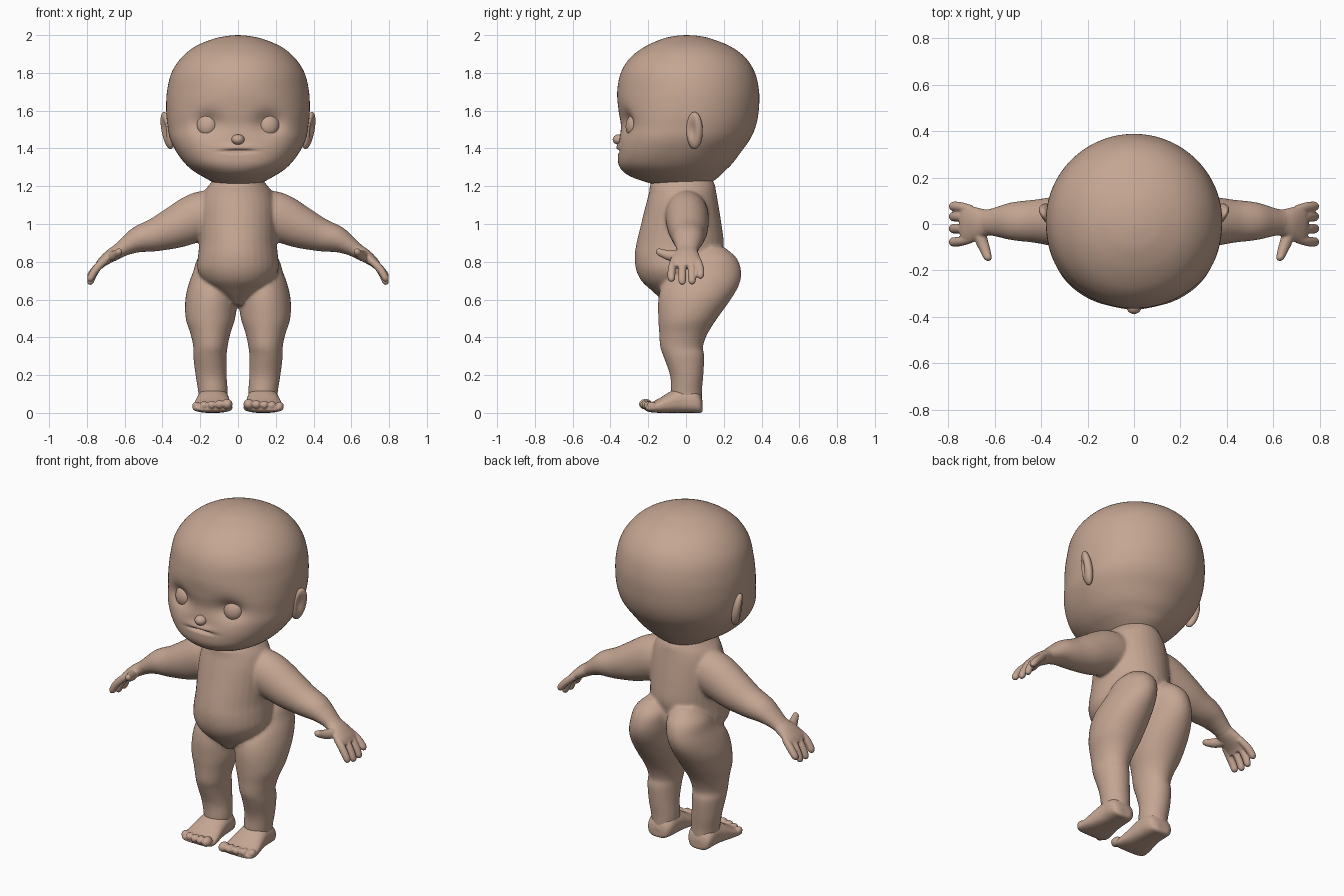
import bpy, bmesh, math
from mathutils import Vector, Matrix

old = bpy.data.objects.get("Cube")
if old:
    bpy.data.objects.remove(old)

skin = bpy.data.materials.new("skin")
skin.use_nodes = True
TONE = (0.56, 0.38, 0.29, 1)
skin.diffuse_color = TONE
bsdf = skin.node_tree.nodes["Principled BSDF"]
bsdf.inputs["Base Color"].default_value = TONE
bsdf.inputs["Roughness"].default_value = 0.6

X, Y, Z = Vector((1, 0, 0)), Vector((0, 1, 0)), Vector((0, 0, 1))


def spline(rows, steps):
    """Catmull-Rom resampling of rows of numbers."""
    out = []
    for i in range(len(rows) - 1):
        a, b, c, d = (rows[max(0, min(len(rows) - 1, i + k))] for k in (-1, 0, 1, 2))
        for s in range(steps):
            t = s / steps
            out.append([q + t / 2 * (r - p + t * (2 * p - 5 * q + 4 * r - w + t * (3 * (q - r) + w - p)))
                        for p, q, r, w in zip(a, b, c, d)])
    return out + [list(rows[-1])]


def tube(bm, rows, u, along=None, steps=6, sides=32, flip=1):
    """Loft of rows (x, y, z, radius u, radius v, squareness of the -v half)."""
    rows = spline([tuple(r) + (2,) * (6 - len(r)) for r in rows], steps)
    rings = []
    for i, (x, y, z, ru, rv, p) in enumerate(rows):
        t = along or (Vector(rows[min(i + 1, len(rows) - 1)][:3]) - Vector(rows[max(i - 1, 0)][:3])).normalized()
        v = t.cross(u).normalized()
        ring = []
        for k in range(sides):
            a = math.tau * k / sides
            c, s = math.cos(a), math.sin(a)
            e = 2 / p if s < 0 else 1
            co = (Vector((x, y, z)) + u * math.copysign(abs(c) ** e, c) * ru
                  + v * math.copysign(abs(s) ** e, s) * rv)
            co.x *= flip
            ring.append(bm.verts.new(co))
        rings.append(ring)
    for a, b in zip(rings, rings[1:]):
        for k in range(sides):
            n = (k + 1) % sides
            bm.faces.new((a[k], a[n], b[n], b[k]))
    bm.faces.new(rings[0][::-1])
    bm.faces.new(rings[-1])


def ball(bm, centre, radii, turn=Matrix()):
    m = Matrix.Translation(centre) @ turn @ Matrix.Diagonal((*radii, 1))
    return bmesh.ops.create_uvsphere(bm, u_segments=32, v_segments=20, radius=1, matrix=m)["verts"]


def push(verts, centre, size, move):
    """Soft dent or bulge around a point."""
    for v in verts:
        f = sum(((v.co[i] - centre[i]) / size[i]) ** 2 for i in range(3))
        v.co += Vector(move) * math.exp(-f)


def finish(bm, name, voxel=0, smooth=0, mirror=False):
    bmesh.ops.recalc_face_normals(bm, faces=bm.faces)
    for f in bm.faces:
        f.smooth = True
    mesh = bpy.data.meshes.new(name)
    bm.to_mesh(mesh)
    bm.free()
    mesh.materials.append(skin)
    ob = bpy.data.objects.new(name, mesh)
    bpy.context.collection.objects.link(ob)
    if voxel:
        mod = ob.modifiers.new("Blend", "REMESH")
        mod.mode, mod.voxel_size, mod.use_smooth_shade = "VOXEL", voxel, True
    if smooth:
        mod = ob.modifiers.new("Soften", "SMOOTH")
        mod.factor, mod.iterations = 0.5, smooth
    if mirror:
        ob.modifiers.new("Mirror", "MIRROR")
    return ob


# Head: half width, front, back and cheek squareness by height
profile = [(1.2, .09, -.14, .1, 2), (1.225, .14, -.22, .14, 2), (1.25, .185, -.29, .175, 2.1),
           (1.28, .235, -.335, .205, 2.2), (1.32, .28, -.358, .245, 2.4), (1.38, .325, -.36, .29, 2.5),
           (1.45, .36, -.352, .34, 2.5), (1.52, .373, -.345, .37, 2.4), (1.6, .38, -.357, .385, 2.2),
           (1.7, .376, -.364, .387, 2), (1.8, .352, -.345, .365, 2), (1.88, .3, -.295, .315, 2),
           (1.94, .226, -.215, .235, 2), (1.98, .13, -.125, .135, 2), (1.995, .06, -.06, .07, 2),
           (2.0, .004, -.002, .006, 2)]
bm = bmesh.new()
tube(bm, [(0, (f + b) / 2, z, w, (b - f) / 2, p) for z, w, f, b, p in profile], X, Z, 10, 160)
for s in (1, -1):
    push(bm.verts, (.165 * s, -.33, 1.535), (.075, .15, .06), (0, .04, 0))
push(bm.verts, (0, -.36, 1.405), (.08, .1, .02), (0, -.012, 0))
push(bm.verts, (0, -.36, 1.385), (.066, .1, .008), (0, .03, 0))
finish(bm, "head")

bm = bmesh.new()
ball(bm, (0, -.352, 1.447), (.034, .036, .028))
finish(bm, "nose")

# Closed eyelids
bm = bmesh.new()
ball(bm, (.165, -.277, 1.525), (.055, .04, .06), Matrix.Rotation(-.2, 4, "X") @ Matrix.Rotation(.3, 4, "Z"))
finish(bm, "eyelids", mirror=True)

# Ears with a hollow
bm = bmesh.new()
ear = ball(bm, (.375, .045, 1.495), (.03, .045, .1), Matrix.Rotation(.2, 4, "Y") @ Matrix.Rotation(-.35, 4, "Z"))
push(ear, (.405, .03, 1.5), (.03, .022, .055), (-.025, 0, 0))
finish(bm, "ears", mirror=True)

# Torso, legs and arms blended into one body
torso = [(.57, .02, -.1, .0), (.6, .06, -.13, .05), (.65, .13, -.185, .1), (.7, .185, -.237, .15),
         (.76, .215, -.265, .18), (.83, .212, -.272, .19), (.9, .205, -.262, .2), (1.0, .205, -.238, .188),
         (1.1, .2, -.213, .172), (1.17, .18, -.195, .16), (1.21, .15, -.19, .152), (1.25, .12, -.16, .13)]
leg = [(.06, .06, .205, -.08, .085), (.12, .055, .212, -.08, .085), (.2, .06, .225, -.085, .092),
       (.3, .06, .237, -.12, .097), (.35, .055, .237, -.137, .09), (.42, .04, .252, -.142, .115),
       (.5, .015, .277, -.147, .165), (.6, .002, .279, -.147, .237), (.68, .001, .262, -.125, .282),
       (.75, .002, .237, -.06, .292), (.82, .006, .212, .0, .268), (.88, .04, .15, .06, .2)]
arm = [(.08, 0, 1.06, .11, .12), (.2, .005, 1.04, .115, .13), (.33, .01, .983, .108, .112),
       (.43, .012, .945, .093, .09), (.52, .012, .92, .083, .072), (.58, .01, .89, .068, .053),
       (.62, .008, .865, .058, .042), (.66, .005, .84, .055, .035)]
bm = bmesh.new()
tube(bm, [(0, (f + b) / 2, z, w, (b - f) / 2) for z, w, f, b in torso], X, Z)
for s in (1, -1):
    tube(bm, [((i + o) / 2, (f + b) / 2, z, (o - i) / 2, (b - f) / 2) for z, i, o, f, b in leg], X, Z, flip=s)
    tube(bm, arm, Y, flip=s)
finish(bm, "body", .009, 8)

# Hands: palm, four fingers and thumb
bm = bmesh.new()
tube(bm, [(.6, .008, .878, .056, .04), (.64, .005, .852, .058, .038), (.68, 0, .828, .072, .034),
          (.72, -.003, .797, .085, .026), (.74, -.003, .772, .08, .02)], Y)
for y, drop in ((.076, .02), (.032, -.01), (-.02, -.012), (-.077, .004)):
    tube(bm, [(.7, y * .8, .81, .02, .02), (.74, y * .95, .775, .021, .021), (.768, y, .735 + drop / 2, .021, .02),
              (.782, y, .705 + drop, .019, .018), (.787, y, .691 + drop, .008, .008)], Y, sides=16)
tube(bm, [(.67, -.03, .83, .03, .03), (.655, -.08, .832, .028, .028), (.638, -.125, .845, .022, .022),
          (.63, -.15, .857, .016, .016), (.628, -.158, .861, .005, .005)], X, sides=16)
finish(bm, "hands", .005, 4, True)

# Feet with five toes each
foot = [(.088, .1, .17, .01, .06), (.075, .07, .2, 0, .1), (.04, .053, .212, 0, .135), (-.02, .048, .215, 0, .14),
        (-.08, .043, .225, 0, .115), (-.14, .033, .236, 0, .078), (-.19, .03, .24, .004, .052), (-.215, .05, .22, .012, .04)]
bm = bmesh.new()
tube(bm, [((i + o) / 2, y, (b + t) / 2, (o - i) / 2, (t - b) / 2, 3) for y, i, o, b, t in foot], X, -Y)
for k in range(5):
    r = (.028, .024, .023, .022, .021)[k]
    ball(bm, (.057 + .041 * k, -.214 + .004 * k * k / 2, .046 - .002 * k), (r, r * 1.25, r))
finish(bm, "feet", .005, 4, True)
